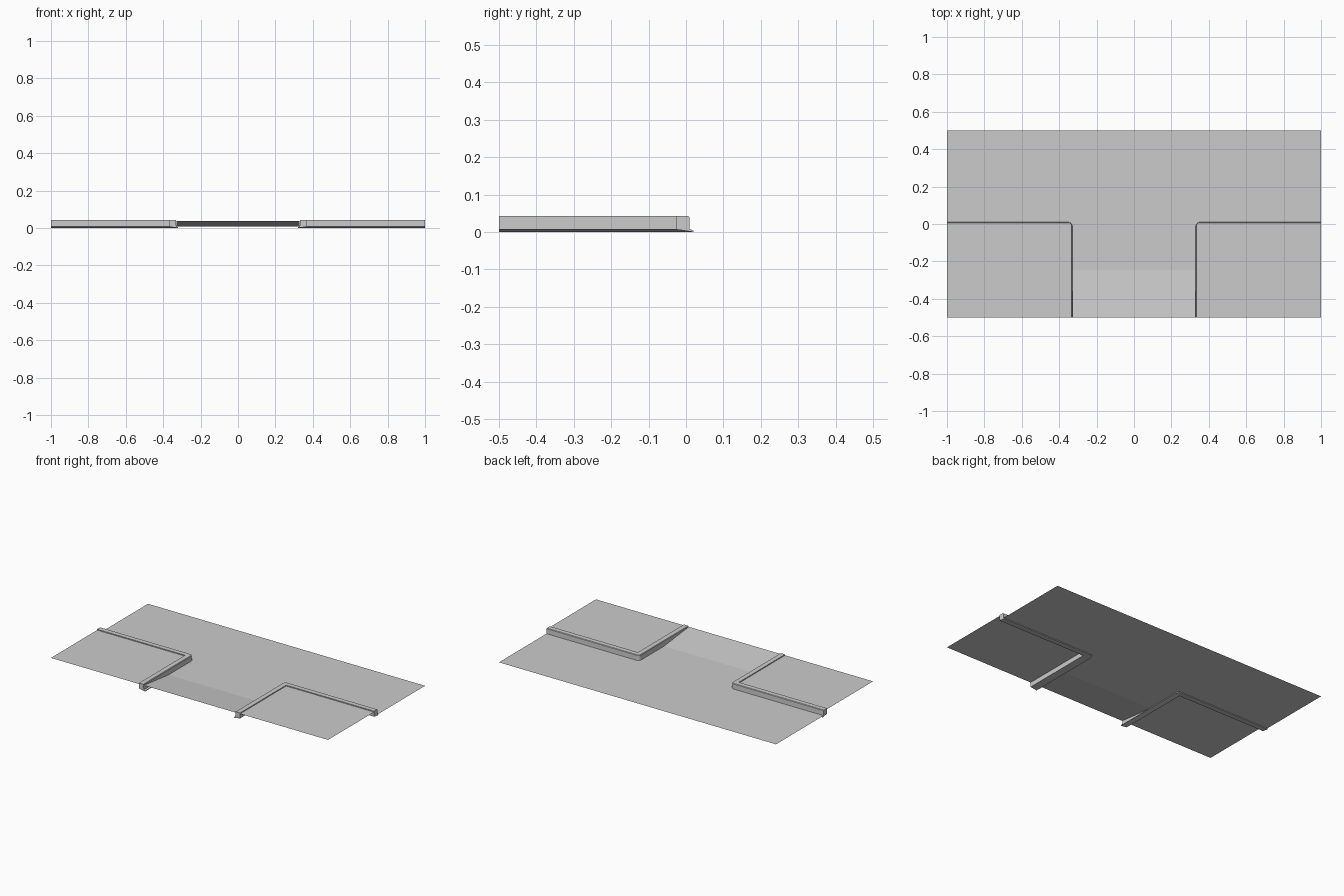
import bpy, bmesh
from math import sin, cos, pi

cube = bpy.data.objects.get("Cube")
if cube:
    bpy.data.objects.remove(cube, do_unlink=True)

concrete = bpy.data.materials.new("concrete_grey")
concrete.use_nodes = True
colour = (0.6, 0.6, 0.6, 1)
concrete.diffuse_color = colour
concrete.node_tree.nodes["Principled BSDF"].inputs["Base Color"].default_value = colour

ROAD, WALK, TOP = 0.008, 0.037, 0.043     # surface heights
FACE_X, FACE_Y, RADIUS = 0.33, 0.01, 0.02  # kerb face lines and corner radius
BACK = -0.035                              # kerb depth behind its face


def finish(name, bm):
    mesh = bpy.data.meshes.new(name)
    bm.to_mesh(mesh)
    bm.free()
    mesh.materials.append(concrete)
    obj = bpy.data.objects.new(name, mesh)
    bpy.context.collection.objects.link(obj)


def sheet(name, x0, x1, y0, y1, z0, z1):
    """Single upward-facing sheet, z0 at its front edge and z1 at its back."""
    bm = bmesh.new()
    corners = [(x0, y0, z0), (x1, y0, z0), (x1, y1, z1), (x0, y1, z1)]
    bm.faces.new([bm.verts.new(c) for c in corners])
    finish(name, bm)


def kerb_path(offset):
    """Plan line of the kerb, moved outward from its face by offset."""
    r = max(RADIUS + offset, 0)
    cx, cy = FACE_X - offset + r, FACE_Y + offset - r
    arc = [(cx - r * sin(a), cy + r * cos(a)) for a in (i * pi / 8 for i in range(5))]
    return [(1, FACE_Y + offset)] + arc + [(FACE_X - offset, -0.5)]


# Kerb section: distance from face, height
SECTION = [(BACK, 0.007), (BACK, TOP), (-0.004, TOP), (-0.001, TOP - 0.003),
           (0, ROAD), (0.01, 0.004), (0.01, 0)]


def kerb(name, side):
    bm = bmesh.new()
    rails = [[bm.verts.new((side * x, y, z)) for x, y in kerb_path(o)] for o, z in SECTION]
    for a, b in zip(rails, rails[1:] + rails[:1]):
        for i in range(len(a) - 1):
            bm.faces.new((a[i], a[i + 1], b[i + 1], b[i]))
    for end in (0, -1):
        bm.faces.new([rail[end] for rail in rails])
    bmesh.ops.remove_doubles(bm, verts=bm.verts, dist=0.0001)
    bmesh.ops.recalc_face_normals(bm, faces=bm.faces)
    finish(name, bm)


# Road, flat apron and driveway ramp
sheet("road", -1, 1, FACE_Y, 0.5, ROAD, ROAD)
sheet("driveway_apron", -FACE_X, FACE_X, -0.245, FACE_Y, ROAD, ROAD)
sheet("driveway_ramp", -FACE_X, FACE_X, -0.5, -0.245, WALK, ROAD)

# Raised pavements and their kerbs
inner, rear = FACE_X - BACK, FACE_Y + BACK
sheet("left_pavement", inner, 1, -0.5, rear, WALK, WALK)
sheet("right_pavement", -1, -inner, -0.5, rear, WALK, WALK)
kerb("left_kerb", 1)
kerb("right_kerb", -1)
